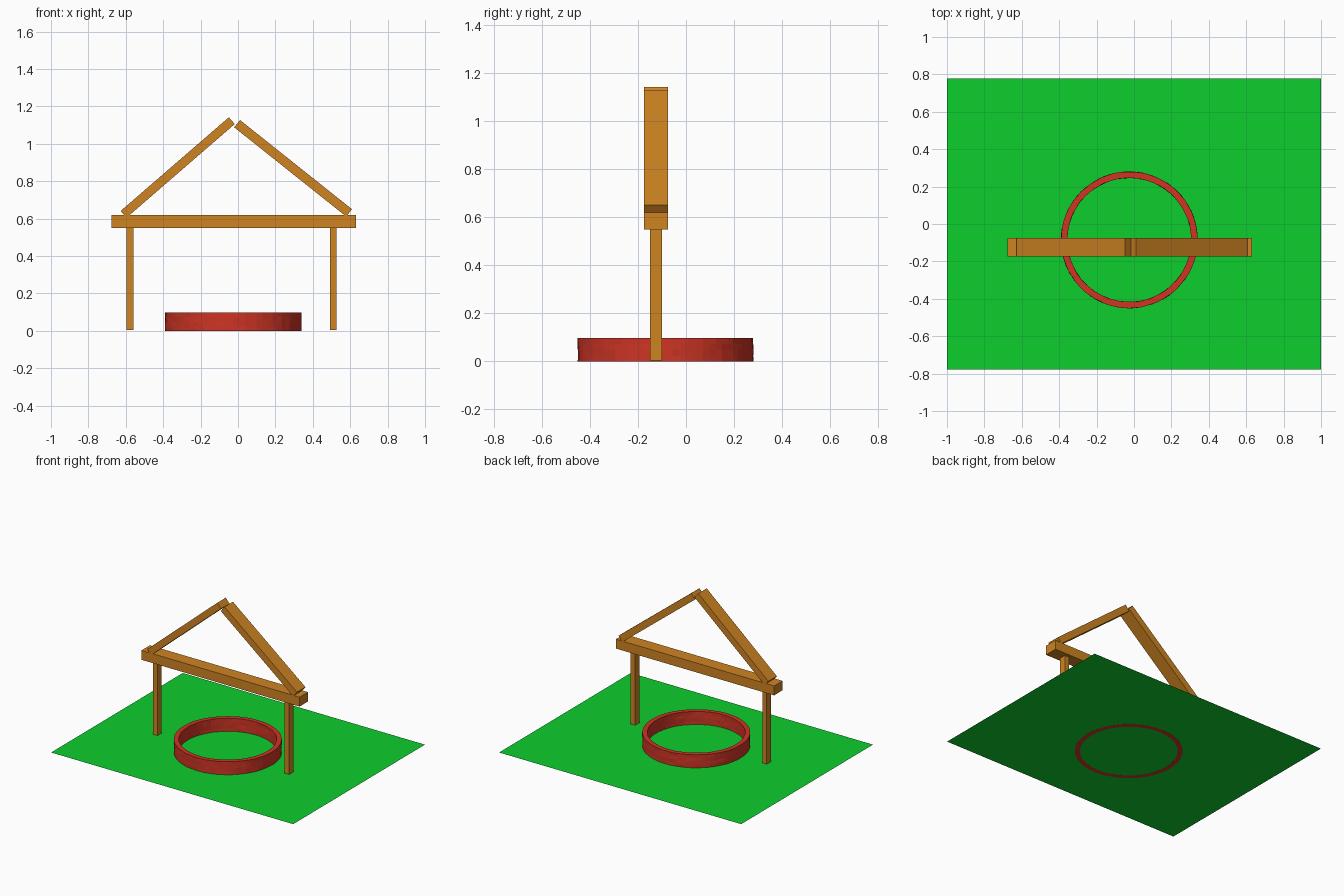
import bpy, bmesh, math, random
from mathutils import Matrix

if "Cube" in bpy.data.objects:
    bpy.data.objects.remove(bpy.data.objects["Cube"])

random.seed(3)

def material(name, rgb):
    m = bpy.data.materials.new(name)
    m.diffuse_color = (*rgb, 1)
    m.use_nodes = True
    m.node_tree.nodes["Principled BSDF"].inputs["Base Color"].default_value = m.diffuse_color
    return m

GRASS = material("grass green", (0.004, 0.62, 0.027))
WOOD = material("orange wood", (0.62, 0.23, 0.016))
BRICK = material("brick red", (0.62, 0.035, 0.018))

def add_object(name, bm, mat):
    mesh = bpy.data.meshes.new(name)
    bm.to_mesh(mesh)
    bm.free()
    mesh.materials.append(mat)
    obj = bpy.data.objects.new(name, mesh)
    bpy.context.collection.objects.link(obj)
    return obj

def timber(name, centre, size, tilt=0.0):
    """Box timber, tilted about y."""
    bm = bmesh.new()
    m = (Matrix.Translation(centre) @ Matrix.Rotation(tilt, 4, 'Y')
         @ Matrix.Diagonal((*size, 1)))
    bmesh.ops.create_cube(bm, size=1, matrix=m)
    return add_object(name, bm, WOOD)

def rafter(name, a, b, thick):
    """Tilted timber between two (x, z) end centres."""
    dx, dz = b[0] - a[0], b[1] - a[1]
    timber(name, ((a[0] + b[0]) / 2, FRAME_Y, (a[1] + b[1]) / 2),
           (math.hypot(dx, dz), 0.10, thick), -math.atan2(dz, dx))

FRAME_Y = -0.125

# Lawn sheet
bm = bmesh.new()
bmesh.ops.create_grid(bm, x_segments=1, y_segments=1, size=1,
                      matrix=Matrix.Diagonal((1, 0.777, 1, 1)))
add_object("lawn", bm, GRASS)

# Well wall: a closed ring, its sides slightly uneven like rough brick
bm = bmesh.new()
SEGMENTS, ROWS = 72, 4
R_OUT, R_IN, TOP = 0.365, 0.331, 0.098
profile = [(R_OUT, TOP * i / ROWS) for i in range(ROWS + 1)]
profile += [(R_IN, TOP * i / ROWS) for i in range(ROWS, -1, -1)]
rings = []
for s in range(SEGMENTS):
    a = math.tau * s / SEGMENTS
    ring = []
    for r, z in profile:
        r += random.uniform(-0.0015, 0.0015)
        ring.append(bm.verts.new((-0.025 + r * math.cos(a),
                                  -0.085 + r * math.sin(a), z - 0.0005)))
    rings.append(ring)
n = len(profile)
for s in range(SEGMENTS):
    p, q = rings[s], rings[(s + 1) % SEGMENTS]
    for k in range(n):
        bm.faces.new((p[k], q[k], q[(k + 1) % n], p[(k + 1) % n]))
bmesh.ops.recalc_face_normals(bm, faces=bm.faces)
add_object("well_wall", bm, BRICK)

# Posts and cross beam
for name, x in (("left_post", -0.578), ("right_post", 0.509)):
    timber(name, (x, FRAME_Y, 0.278), (0.036, 0.05, 0.548))
timber("cross_beam", (-0.022, FRAME_Y, 0.584), (1.306, 0.10, 0.07))

# Roof rafters
rafter("left_rafter", (-0.612, 0.623), (-0.033, 1.124), 0.048)
rafter("right_rafter", (0.594, 0.631), (-0.005, 1.108), 0.05)
